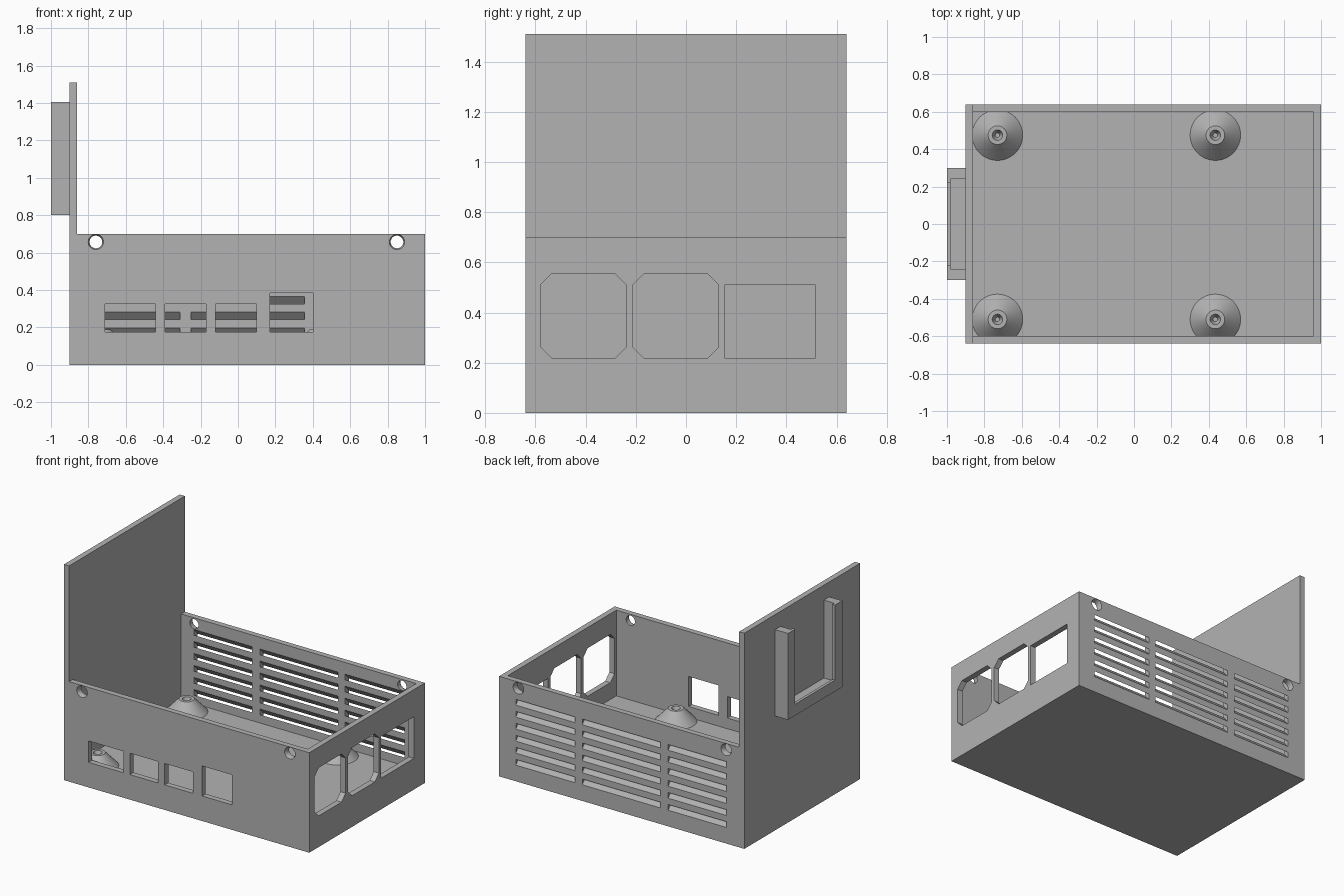
import bpy, bmesh, math
from mathutils import Vector

if "Cube" in bpy.data.objects:
    bpy.data.objects.remove(bpy.data.objects["Cube"])

grey = bpy.data.materials.new("plain grey")
grey.use_nodes = True
GREY = (0.45, 0.45, 0.45, 1)
grey.diffuse_color = GREY
grey.node_tree.nodes["Principled BSDF"].inputs["Base Color"].default_value = GREY

WALL, FLOOR, HALF_Y, RIM = 0.04, 0.10, 0.64, 0.70


def prism(bm, pts, axis, start, end):
    """Extrude a 2D outline along an axis; pts use the other two axes in order."""
    rings = []
    for d in (start, end):
        ring = []
        for p in pts:
            co = list(p)
            co.insert(axis, d)
            ring.append(bm.verts.new(co))
        rings.append(ring)
    low, high = rings
    bm.faces.new(low)
    bm.faces.new(high)
    for i in range(len(pts)):
        j = (i + 1) % len(pts)
        bm.faces.new((low[i], low[j], high[j], high[i]))


def rect(a0, a1, b0, b1):
    return [(a0, b0), (a1, b0), (a1, b1), (a0, b1)]


def octagon(a0, a1, b0, b1, c):
    return [(a0 + c, b0), (a1 - c, b0), (a1, b0 + c), (a1, b1 - c),
            (a1 - c, b1), (a0 + c, b1), (a0, b1 - c), (a0, b0 + c)]


def lathe(bm, profile, origin, direction, sides=48):
    """Revolve (radius, distance) pairs about a direction; zero radius makes a point."""
    direction = Vector(direction)
    turn = direction.to_track_quat('Z', 'Y')
    rings = []
    for r, d in profile:
        count = sides if r > 0 else 1
        rings.append([bm.verts.new(Vector(origin) + turn @ Vector(
            (r * math.cos(math.tau * i / sides), r * math.sin(math.tau * i / sides), d)))
            for i in range(count)])
    for a, b in zip(rings, rings[1:]):
        for i in range(sides):
            j = (i + 1) % sides
            if len(b) == 1:
                bm.faces.new((a[i], a[j], b[0]))
            else:
                bm.faces.new((a[i], a[j], b[j], b[i]))
    for ring in (rings[0], rings[-1]):
        if len(ring) > 1:
            bm.faces.new(ring)


def finish(bm, name):
    bmesh.ops.recalc_face_normals(bm, faces=bm.faces)
    mesh = bpy.data.meshes.new(name)
    bm.to_mesh(mesh)
    bm.free()
    mesh.materials.append(grey)
    obj = bpy.data.objects.new(name, mesh)
    bpy.context.collection.objects.link(obj)
    return obj


def cut(obj, cutter):
    cutter.hide_render = True
    mod = obj.modifiers.new("cut", 'BOOLEAN')
    mod.operation, mod.solver, mod.object = 'DIFFERENCE', 'EXACT', cutter
    graph = bpy.context.evaluated_depsgraph_get()
    obj.data = bpy.data.meshes.new_from_object(obj.evaluated_get(graph))
    obj.modifiers.clear()
    bpy.data.objects.remove(cutter)


def smooth(obj):
    bpy.ops.object.select_all(action='DESELECT')
    obj.select_set(True)
    bpy.context.view_layer.objects.active = obj
    bpy.ops.object.shade_smooth_by_angle(angle=math.radians(25))


# Case body with the tall end panel
bm = bmesh.new()
prism(bm, [(-0.9, 0), (1, 0), (1, RIM), (-0.86, RIM), (-0.86, 1.51), (-0.9, 1.51)],
      1, -HALF_Y, HALF_Y)
case = finish(bm, "case")

# Open cavity
bm = bmesh.new()
prism(bm, rect(-0.86, 1 - WALL, WALL - HALF_Y, HALF_Y - WALL), 2, FLOOR, RIM + 0.1)
cut(case, finish(bm, "cavity_cutter"))

# Front ports
bm = bmesh.new()
for x0, x1, top in ((-0.71, -0.44, 0.325), (-0.39, -0.17, 0.325),
                    (-0.12, 0.10, 0.325), (0.17, 0.40, 0.385)):
    prism(bm, rect(x0, x1, 0.175, top), 1, -0.66, -0.58)

# Side ports
for y0 in (-0.58, -0.212):
    prism(bm, octagon(y0, y0 + 0.342, 0.218, 0.555, 0.045), 0, 0.94, 1.02)
prism(bm, rect(0.153, 0.517, 0.218, 0.51), 0, 0.94, 1.02)

# Sloping vent slots in the back wall
SLOPE = 0.045 / WALL
for row in range(6):
    z = 0.158 + row * 0.084
    inner, outer = z + 0.02 * SLOPE, z - 0.06 * SLOPE
    outline = [(0.58, inner), (0.66, outer), (0.66, outer + 0.04), (0.58, inner + 0.04)]
    for x0, x1 in ((-0.76, -0.31), (-0.25, 0.355), (0.41, 0.87)):
        prism(bm, outline, 0, x0, x1)

# Countersunk screw holes near the rim
for x in (-0.76, 0.85):
    for side in (-1, 1):
        lathe(bm, [(0.034, -0.06), (0.034, -0.015), (0.041, 0), (0.041, 0.02)],
              (x, side * HALF_Y, 0.657), (0, side, 0), 32)
cut(case, finish(bm, "opening_cutter"))
smooth(case)

# Conical board standoffs, trimmed inside the walls
for row, y in (("front", -0.51), ("back", 0.475)):
    for col, x in (("right", -0.73), ("left", 0.435)):
        bm = bmesh.new()
        lathe(bm, [(0.135, FLOOR - 0.005), (0.135, FLOOR), (0.05, 0.19), (0.028, 0.19),
                   (0.012, 0.15), (0, 0.15)], (x, y, 0), (0, 0, 1))
        for co, normal in (((0, -0.62, 0), (0, -1, 0)), ((-0.88, 0, 0), (-1, 0, 0))):
            bmesh.ops.bisect_plane(bm, geom=bm.verts[:] + bm.edges[:] + bm.faces[:],
                                   plane_co=co, plane_no=normal, clear_outer=True)
        smooth(finish(bm, f"standoff_{row}_{col}"))


# U-shaped holder on the outer panel face, with a thin overhanging lip
def u_outline(t):
    return [(-0.3, 0.8), (0.3, 0.8), (0.3, 1.405), (0.3 - t, 1.405), (0.3 - t, 0.8 + t),
            (t - 0.3, 0.8 + t), (t - 0.3, 1.405), (-0.3, 1.405)]


for name, thickness, x0, x1 in (("holder_rail", 0.06, -0.98, -0.9),
                                ("holder_lip", 0.08, -1.0, -0.98)):
    bm = bmesh.new()
    prism(bm, u_outline(thickness), 0, x0, x1)
    finish(bm, name)
